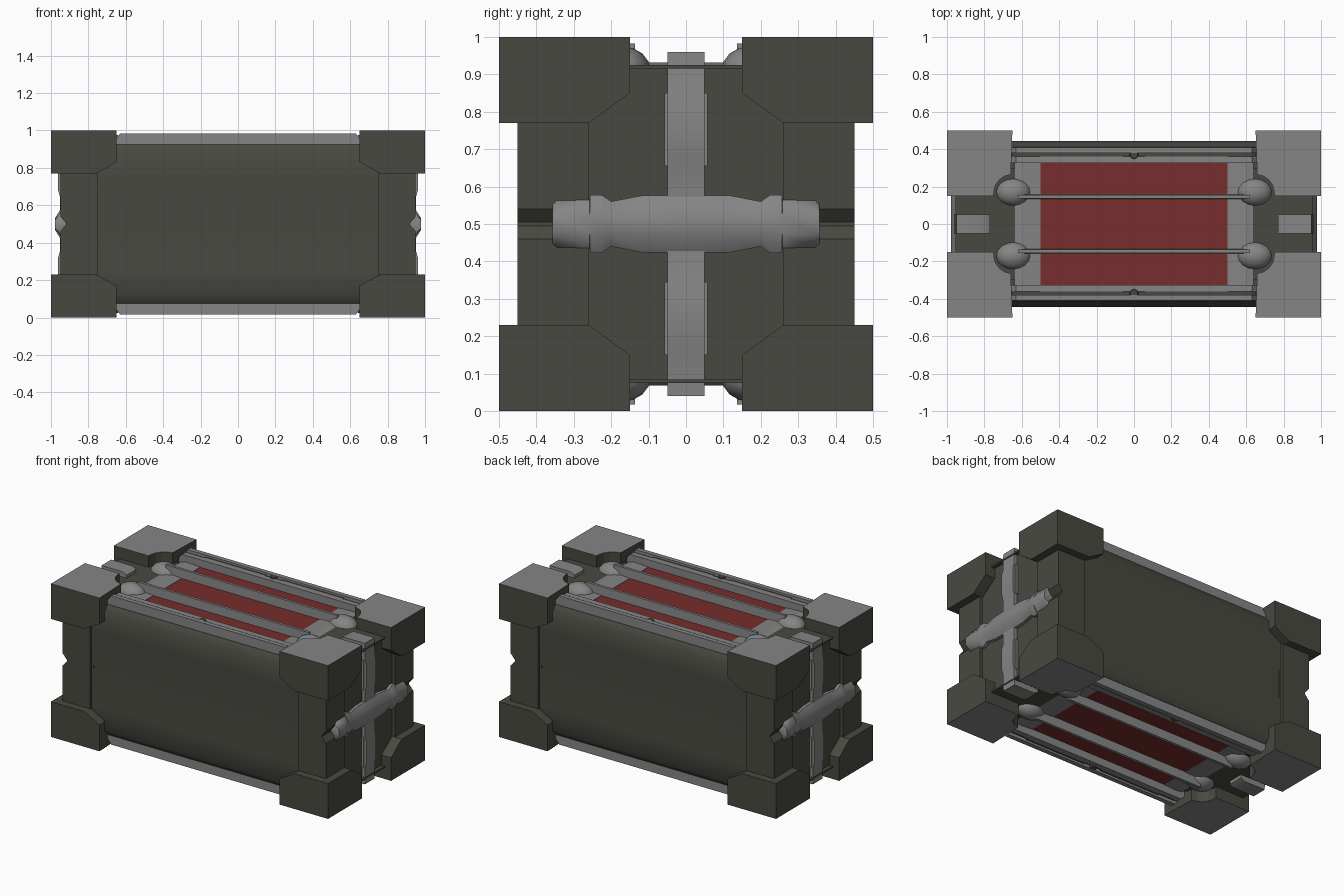
import bpy, bmesh, math
from mathutils import Vector, Matrix

if "Cube" in bpy.data.objects:
    bpy.data.objects.remove(bpy.data.objects["Cube"])


def material(name, rgb):
    m = bpy.data.materials.new(name)
    m.diffuse_color = (*rgb, 1)
    m.use_nodes = True
    m.node_tree.nodes["Principled BSDF"].inputs["Base Color"].default_value = m.diffuse_color
    return m


DARK = material("dark olive", (0.066, 0.066, 0.053))
GREY = material("mid grey", (0.235, 0.235, 0.235))
RED = material("dull red", (0.185, 0.026, 0.026))


# Heights are measured from the middle of the crate (z = 0.5), so mirroring is simple.
def finish(bm, name, mats, mirror="", smooth=None):
    bmesh.ops.recalc_face_normals(bm, faces=bm.faces)
    me = bpy.data.meshes.new(name)
    bm.to_mesh(me)
    bm.free()
    for m in mats:
        me.materials.append(m)
    ob = bpy.data.objects.new(name, me)
    ob.location.z = 0.5
    bpy.context.collection.objects.link(ob)
    if smooth:
        bpy.ops.object.select_all(action='DESELECT')
        ob.select_set(True)
        bpy.context.view_layer.objects.active = ob
        bpy.ops.object.shade_smooth_by_angle(angle=math.radians(smooth))
    if mirror:
        mod = ob.modifiers.new("mirror", 'MIRROR')
        mod.use_axis = [a in mirror for a in "xyz"]
    return ob


def box(name, x, y, z, mat, mirror=""):
    bm = bmesh.new()
    bmesh.ops.create_cube(bm, size=1)
    for v in bm.verts:
        v.co = [r[0] if c < 0 else r[1] for c, r in zip(v.co, (x, y, z))]
    return finish(bm, name, [mat], mirror)


def prism_bm(pts, axis, lo, hi):
    """Extrude a profile along an axis; pts are the other two coordinates in order."""
    bm = bmesh.new()
    rings = []
    for t in (lo, hi):
        ring = []
        for p in pts:
            co = list(p)
            co.insert("xyz".index(axis), t)
            ring.append(bm.verts.new(co))
        rings.append(ring)
    bm.faces.new(rings[0])
    bm.faces.new(rings[1])
    n = len(pts)
    for i in range(n):
        j = (i + 1) % n
        bm.faces.new((rings[0][i], rings[0][j], rings[1][j], rings[1][i]))
    bmesh.ops.recalc_face_normals(bm, faces=bm.faces)
    return bm


def prism(name, pts, axis, lo, hi, mat, mirror="", smooth=None):
    return finish(prism_bm(pts, axis, lo, hi), name, [mat], mirror, smooth)


# Inner hull and end walls
box("core", (-0.75, 0.75), (-0.41, 0.41), (-0.415, 0.415), DARK)
box("end_wall", (0.62, 0.93), (-0.3, 0.3), (-0.425, 0.425), DARK, "x")
box("end_wall_lip", (0.9, 0.955), (-0.15, 0.15), (0.415, 0.425), DARK, "xz")

# Side panels with rolled top and bottom lips and a shallow hollow
prism("side_panel", [(0.39, 0.425), (0.412, 0.425), (0.445, 0.385), (0.435, 0.24), (0.43, 0),
                     (0.435, -0.24), (0.445, -0.385), (0.412, -0.425), (0.39, -0.425)],
      'x', -0.745, 0.745, DARK, "y", 50)

# Corner blocks with a scooped inner corner, two cut edges and pale caps
arc = [(0.65 + 0.1 * math.cos(a), 0.165 + 0.1 * math.sin(a))
       for a in [math.radians(d) for d in (85, 65, 45, 25, 5)]]
bm = prism_bm([(1, 0.15), (1, 0.5), (0.65, 0.5)] + arc + [(0.75, 0.15)], 'z', 0.27, 0.5)
for co, no in (((0.7, 0.15, 0.35), (0, -0.08, -0.11)),
               ((0.65, 0.2, 0.33), (-0.06, 0, -0.11))):
    r = bmesh.ops.bisect_plane(bm, geom=bm.verts[:] + bm.edges[:] + bm.faces[:],
                               plane_co=co, plane_no=no, clear_outer=True)
    edges = [e for e in r["geom_cut"] if isinstance(e, bmesh.types.BMEdge)]
    bmesh.ops.contextual_create(bm, geom=edges)
bmesh.ops.recalc_face_normals(bm, faces=bm.faces)
for f in bm.faces:
    f.material_index = int(f.normal.z > 0.9)
finish(bm, "corner_block", [DARK, GREY], "xyz")

# End pillars with a notch at mid height
prism("end_pillar", [(0.752, -0.3), (0.95, -0.3), (0.95, -0.04), (0.92, -0.005),
                     (0.92, 0.005), (0.95, 0.04), (0.95, 0.3), (0.752, 0.3)],
      'y', 0.26, 0.45, DARK, "xy")
box("pillar_back", (0.74, 0.9), (0.25, 0.435), (-0.3, 0.3), DARK, "xy")

# Vertical end straps hooking over the top and bottom, with side clips
prism("end_strap", [(0.77, 0.4), (0.77, 0.445), (0.8, 0.46), (0.95, 0.46),
                    (0.953, 0.35), (0.962, 0.32), (0.962, 0.18), (0.953, 0.15),
                    (0.953, 0.05), (0.9, 0.05), (0.9, 0.4)],
      'y', -0.05, 0.05, GREY, "xz", 40)
box("strap_clip", (0.92, 0.945), (-0.057, 0.057), (0.155, 0.35), GREY, "xz")

# Horizontal end handle, an eight-sided bar with varying thickness
bm = bmesh.new()
half = [(0, 0.08), (0.12, 0.078), (0.2, 0.062), (0.218, 0.075),
        (0.225, 0.08), (0.256, 0.08), (0.258, 0.066), (0.345, 0.065), (0.357, 0.054)]
prev = None
for y, rz in [(-a, b) for a, b in half[:0:-1]] + half:
    ring = [bm.verts.new((0.93 + 0.052 * math.cos(a), y, rz * math.sin(a) * 1.05))
            for a in [math.pi * (i + 0.5) / 4 for i in range(8)]]
    if prev:
        for i in range(8):
            bm.faces.new((prev[i], prev[i - 1], ring[i - 1], ring[i]))
    else:
        bm.faces.new(ring)
    prev = ring
bm.faces.new(prev)
finish(bm, "end_handle", [GREY], "x", 50)

# Red panel with grey end plates that dip towards the end walls
box("red_panel", (-0.5, 0.5), (-0.325, 0.325), (0.4, 0.425), RED, "z")
prism("end_plate", [(0.5, 0.4), (0.5, 0.427), (0.6, 0.432), (0.64, 0.424), (0.64, 0.4)],
      'y', -0.325, 0.325, GREY, "xz")


# Paired edge rails with a dark groove and tapered ends
def rail(name, y0, y1, top, length, mat):
    prism(name, [(-length, 0.38), (length, 0.38), (length, 0.45), (length - 0.025, top),
                 (0.025 - length, top), (-length, 0.45)], 'y', y0, y1, mat, "yz")


rail("outer_rail", 0.38, 0.41, 0.485, 0.655, GREY)
rail("inner_rail", 0.325, 0.362, 0.475, 0.655, GREY)
rail("rail_groove", 0.36, 0.382, 0.465, 0.65, DARK)

# Dark inlays and latches along the rails
box("rail_inlay", (0.06, 0.5), (0.36, 0.384), (0.46, 0.472), DARK, "xyz")
bm = bmesh.new()
bmesh.ops.create_cone(bm, cap_ends=True, segments=8, radius1=0.025, radius2=0.02, depth=0.02,
                      matrix=Matrix.Translation((0, 0.37, 0.475)))
finish(bm, "rail_latch", [DARK], "yz")

# Thin middle rails ending in low rounded knobs
prism("middle_rail", [(0.132, 0.4), (0.137, 0.482), (0.155, 0.482), (0.16, 0.4)],
      'x', -0.62, 0.62, GREY, "yz")
bm = bmesh.new()
bmesh.ops.create_uvsphere(bm, u_segments=16, v_segments=8, radius=1)
for v in bm.verts:
    v.co = Vector((0.645 + 0.095 * v.co.x, 0.17 + 0.075 * v.co.y, 0.41 + 0.065 * v.co.z))
finish(bm, "rail_knob", [GREY], "xyz", 60)
